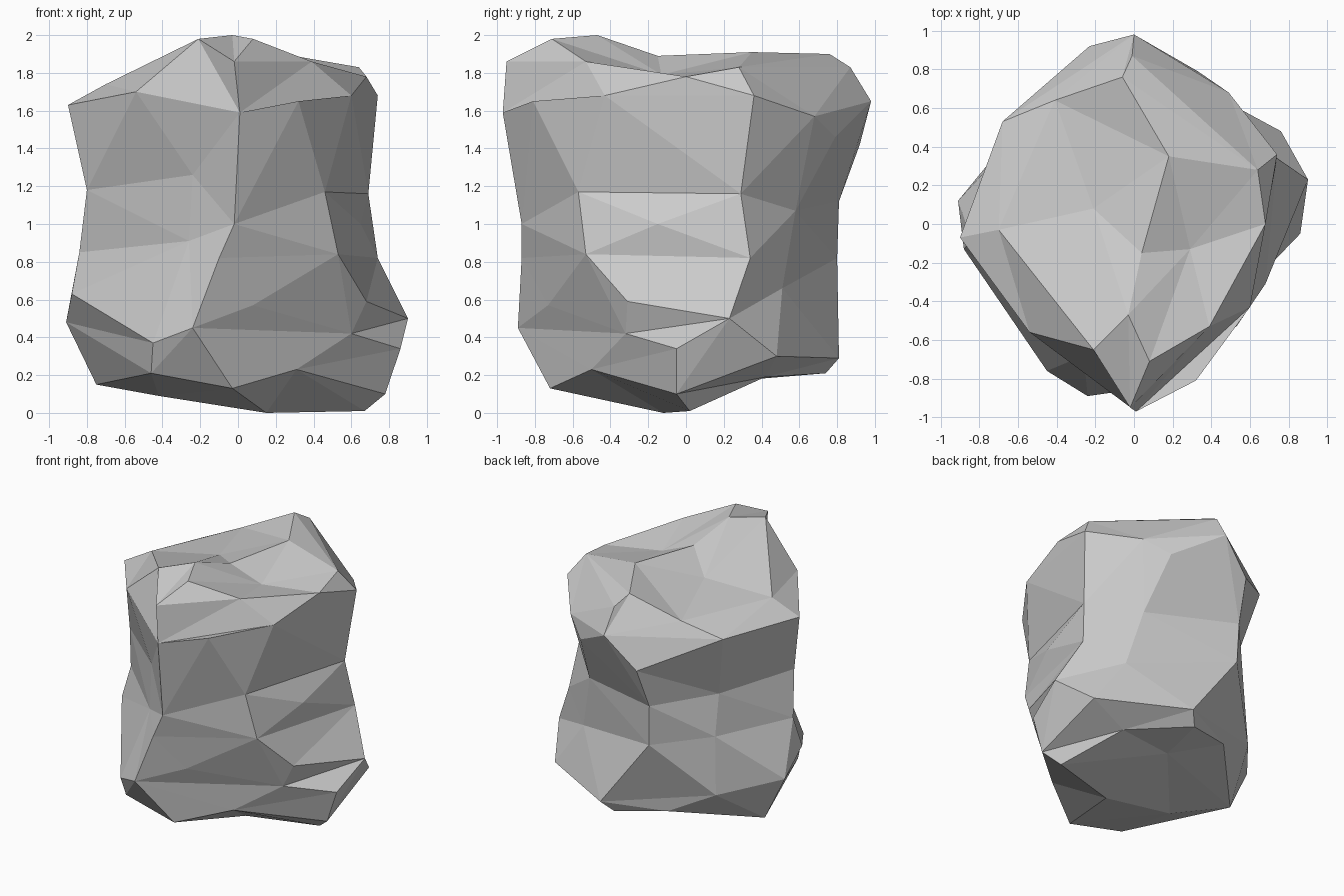
import bpy, bmesh

# Cross-sections from bottom to top; each runs around the rock:
# front, front-right, right, back-right, back, back-left, left, front-left
F, FR, R, BR, B, BL, L, FL = range(8)
sections = [
    # bottom rim
    [(-.03, -.72, .13), (.31, -.50, .23), (.78, -.05, .10), (.45, .42, .19),
     (.08, .74, .21), (-.28, .62, .26), (-.75, .13, .15), (-.46, -.68, .21)],
    # foot bulge
    [(-.24, -.89, .45), (.60, -.32, .42), (.90, .23, .50), (.76, .48, .30),
     (.15, .81, .29), (-.60, .50, .42), (-.91, .12, .48), (-.45, -.76, .37)],
    # lower waist
    [(-.10, -.87, .82), (.53, -.53, .84), (.74, .34, .82), (.50, .51, .66),
     (-.25, .80, .82), (-.58, .48, .85), (-.84, -.08, .85), (-.26, -.68, .91)],
    # upper waist
    [(-.02, -.87, 1.0), (.46, -.57, 1.17), (.69, .29, 1.16), (.40, .58, 1.07),
     (-.26, .81, 1.12), (-.57, .42, 1.15), (-.80, -.15, 1.18), (-.24, -.69, 1.26)],
    # shoulder
    [(.01, -.97, 1.59), (.60, -.43, 1.68), (.74, .36, 1.68), (.49, .68, 1.57),
     (.00, .98, 1.65), (-.68, .53, 1.63), (-.90, -.07, 1.63), (-.54, -.56, 1.70)],
    # top rim
    [(-.02, -.95, 1.86), (.39, -.53, 1.86), (.68, .00, 1.78), (.64, .28, 1.83),
     (-.06, .76, 1.90), (-.41, .64, 1.74), (-.70, -.03, 1.74), (-.21, -.65, 1.98)],
]

# Extra bumps and dents: (layer, column of the panel) -> its middle point
bumps = {
    (0, FR): (.86, -.05, .34),
    (1, F): (.08, -.73, .57),
    (1, FR): (.68, -.31, .59),
    (1, L): (-.88, -.13, .63),
    (2, FR): (.65, -.15, 1.0),
    (3, F): (.32, -.81, 1.65),
    (3, BR): (.33, .79, 1.46),
    (3, B): (-.23, .92, 1.42),
    (4, BR): (-.01, .87, 1.83),
}

bm = bmesh.new()
rings = [[bm.verts.new(p) for p in ring] for ring in sections]
n = len(rings[0])


def cap(ring, points, nearest, fills):
    """Close a ring onto inner points; nearest gives each corner's inner point."""
    inner = [bm.verts.new(p) for p in points]
    for i in range(n):
        j = (i + 1) % n
        a, b = inner[nearest[i]], inner[nearest[j]]
        bm.faces.new((ring[i], ring[j], a))
        if a is not b:
            bm.faces.new((ring[j], b, a))
    for fill in fills:
        bm.faces.new([inner[k] for k in fill])


# Sides, with a fan wherever a panel has a bump
for k in range(len(rings) - 1):
    for i in range(n):
        j = (i + 1) % n
        quad = (rings[k][i], rings[k][j], rings[k + 1][j], rings[k + 1][i])
        if (k, i) in bumps:
            mid = bm.verts.new(bumps[k, i])
            for c in range(4):
                bm.faces.new((quad[c], quad[(c + 1) % 4], mid))
        else:
            bm.faces.new(quad)

# Underside: keel running right to left, hollow towards the back
cap(rings[0], [(.67, .02, .01), (.15, -.12, 0), (-.42, -.12, .09), (.02, .38, .18)],
    [1, 0, 0, 3, 3, 3, 2, 2], [(0, 1, 3), (1, 2, 3)])

# Top: ridge running front to back with a dip on each side
cap(rings[-1], [(.08, -.71, 1.98), (-.03, -.47, 2), (.04, -.15, 1.89), (.18, .35, 1.91),
                (.29, -.13, 1.79), (-.21, .08, 1.80)],
    [0, 4, 4, 3, 3, 5, 5, 1],
    [(0, 4, 1), (1, 4, 2), (2, 4, 3), (2, 3, 5), (1, 2, 5)])

# Flat triangular facets
bmesh.ops.triangulate(bm, faces=bm.faces[:], quad_method='SHORT_EDGE')
bmesh.ops.recalc_face_normals(bm, faces=bm.faces[:])
mesh = bpy.data.meshes.new("rock")
bm.to_mesh(mesh)
bm.free()
rock = bpy.data.objects.new("rock", mesh)
bpy.context.collection.objects.link(rock)
